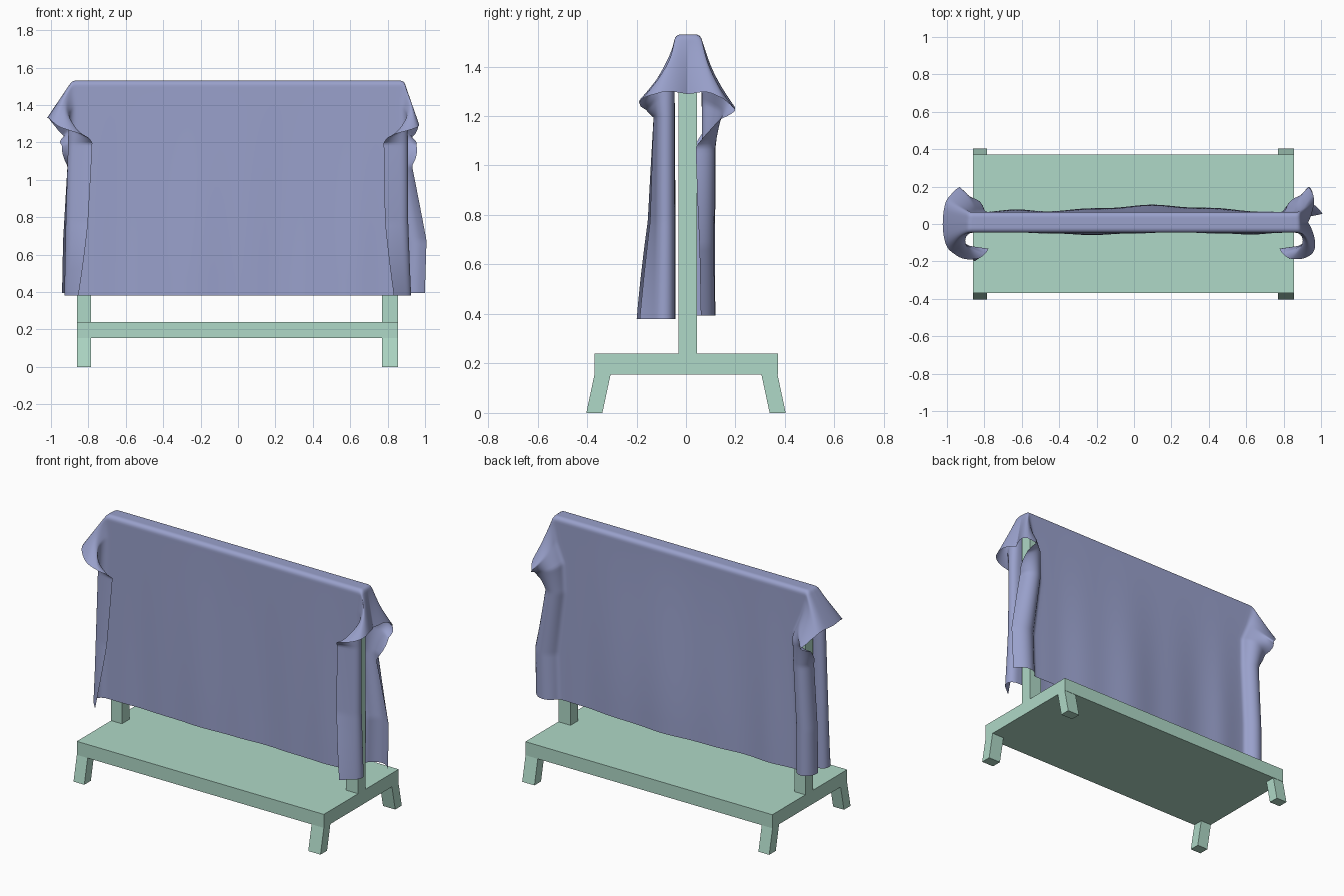
import bpy, bmesh, math
from mathutils import Vector

if "Cube" in bpy.data.objects:
    bpy.data.objects.remove(bpy.data.objects["Cube"])


def material(name, col):
    m = bpy.data.materials.new(name)
    m.diffuse_color = (*col, 1)
    m.use_nodes = True
    m.node_tree.nodes["Principled BSDF"].inputs["Base Color"].default_value = m.diffuse_color
    return m


green = material("pale green paint", (0.43, 0.69, 0.57))
blue = material("lavender cloth", (0.32, 0.355, 0.60))


def add(name, verts, faces, mat, smooth=False):
    me = bpy.data.meshes.new(name)
    me.from_pydata(verts, [], faces)
    bm = bmesh.new()
    bm.from_mesh(me)
    bmesh.ops.recalc_face_normals(bm, faces=bm.faces)
    bm.to_mesh(me)
    bm.free()
    for p in me.polygons:
        p.use_smooth = smooth
    me.materials.append(mat)
    ob = bpy.data.objects.new(name, me)
    bpy.context.collection.objects.link(ob)
    return ob


def box(name, x, y, z, lean=0.0):
    """Box from ranges; the bottom face is shifted in y by lean."""
    v = [(a, b + (lean if c == z[0] else 0), c) for c in z for a, b in
         ((x[0], y[0]), (x[1], y[0]), (x[1], y[1]), (x[0], y[1]))]
    f = [(0, 1, 2, 3), (4, 5, 6, 7)]
    f += [(i, (i + 1) % 4, (i + 1) % 4 + 4, i + 4) for i in range(4)]
    return add(name, v, f, green)


# Stand: base slab, splayed legs, posts and top rail
ENDS = {"left": (-0.86, -0.785), "right": (0.77, 0.855)}
box("base_slab", (-0.86, 0.855), (-0.37, 0.372), (0.155, 0.24))
for side, xr in ENDS.items():
    box(f"{side}_post", xr, (-0.03, 0.045), (0.24, 1.50))
    box(f"front_{side}_leg", xr, (-0.37, -0.305), (0.0, 0.155), -0.033)
    box(f"back_{side}_leg", xr, (0.305, 0.37), (0.0, 0.155), 0.033)
box("top_rail", (-0.785, 0.77), (-0.03, 0.045), (1.42, 1.50))

# Draped cloth: overhanging end strips curl differently at each corner.
# Keys: distance from ridge, pitch down, starting turn, further turn (degrees),
# then how far the sheet edge is pulled inward by the fold
CURLS = {
    (1, -1): [(0, 80, 0, 0, 0), (0.1, 56, 25, 40, 0), (0.18, 42, 25, 95, 0.01),
              (0.28, 20, 10, 145, 0.01), (0.38, 0, 0, 172, 0.01), (0.8, 0, 0, 165, 0.01), (1.2, 0, 0, 140, 0)],
    (-1, -1): [(0, 56, 0, 0, 0), (0.1, 54, 25, 40, 0), (0.18, 42, 25, 95, 0.01),
               (0.28, 20, 10, 145, 0.01), (0.38, 0, 0, 172, 0.01), (0.8, 0, 0, 160, 0), (1.2, 0, 0, 130, 0)],
    (1, 1): [(0, 80, 0, 0, 0), (0.1, 60, 42, 5, 0.01), (0.2, 44, 75, -25, 0.03),
             (0.32, 20, 80, -100, 0.08), (0.5, 0, 72, -150, 0.09), (0.9, 0, 60, -115, 0.04), (1.2, 0, 62, -115, 0.05)],
    (-1, 1): [(0, 56, 0, 0, 0), (0.1, 54, 40, 5, 0.01), (0.2, 42, 75, -30, 0.04),
              (0.32, 20, 82, -120, 0.09), (0.5, 0, 78, -170, 0.09), (0.9, 0, 75, -165, 0.07), (1.2, 0, 75, -160, 0.07)],
}
RIDGE, FLAT, R, YC = 1.53, 0.03, 0.025, 0.0085
N_STRIP, N_MID, N_V = 24, 70, 80


def smooth(t):
    t = max(0.0, min(1.0, t))
    return t * t * (3 - 2 * t)


def curl(corner, v):
    keys = CURLS[corner]
    for a, b in zip(keys, keys[1:]):
        if v <= b[0]:
            t = (v - a[0]) / (b[0] - a[0])
            k = [p + (q - p) * t for p, q in zip(a[1:], b[1:])]
            break
    else:
        k = keys[-1][1:]
    return [math.radians(p) for p in k[:3]] + [k[3]]


def profile(v):
    """Outward offset and height of the cloth at distance v from the ridge."""
    arc = R * math.pi / 2
    if v < FLAT:
        return v, RIDGE
    if v < FLAT + arc:
        a = (v - FLAT) / R
        return FLAT + R * math.sin(a), RIDGE - R + R * math.cos(a)
    return FLAT + R, RIDGE - R - (v - FLAT - arc)


def ripple(x, v, sy):
    k = smooth(v / 1.1) * smooth((0.82 - abs(x)) / 0.25)
    if sy < 0:
        return k * (0.004 - 0.007 * math.sin(7 * x) + 0.002 * math.sin(21 * x))
    return k * (0.022 + 0.014 * math.cos(5.5 * x - 0.6) + 0.004 * math.sin(17 * x))


def strip(sx, sy, v, start):
    """Walk along the overhang, turning as it goes."""
    pitch, turn, more, _ = curl((sx, sy), v)
    length = 0.262 - 0.04 * smooth(v / 0.3)
    width = 0.14 if sy < 0 else length
    p, pts = Vector(start), []
    sub = 4
    ds = length / (N_STRIP * sub)
    for i in range(N_STRIP * sub):
        s = (i + 0.5) * ds
        a = turn * smooth(s / 0.04) + more * smooth(s / width)
        q = pitch * smooth(s / 0.04)
        p = p + ds * Vector((sx * math.cos(q) * math.cos(a),
                             sy * math.cos(q) * math.sin(a), -math.sin(q)))
        if i % sub == sub - 1:
            pts.append(tuple(p))
    return pts


verts, faces = [], []
for j in range(-N_V, N_V + 1):
    sy = -1 if j < 0 else 1
    length = 1.194 if sy < 0 else 1.18
    v = length * (abs(j) / N_V) ** 1.3
    off, z = profile(v)
    left = -0.865 + curl((-1, sy), v)[3]
    right = 0.865 - curl((1, sy), v)[3]
    mid = []
    for i in range(N_MID + 1):
        x = left + (right - left) * i / N_MID
        mid.append((x, YC + sy * (off + ripple(x, v, sy)), z))
    row = strip(-1, sy, v, mid[0])[::-1] + mid + strip(1, sy, v, mid[-1])
    verts += row
w = N_MID + 1 + 2 * N_STRIP
for j in range(2 * N_V):
    for i in range(w - 1):
        a = j * w + i
        faces.append((a, a + 1, a + w + 1, a + w))
add("draped_cloth", verts, faces, blue, True)
